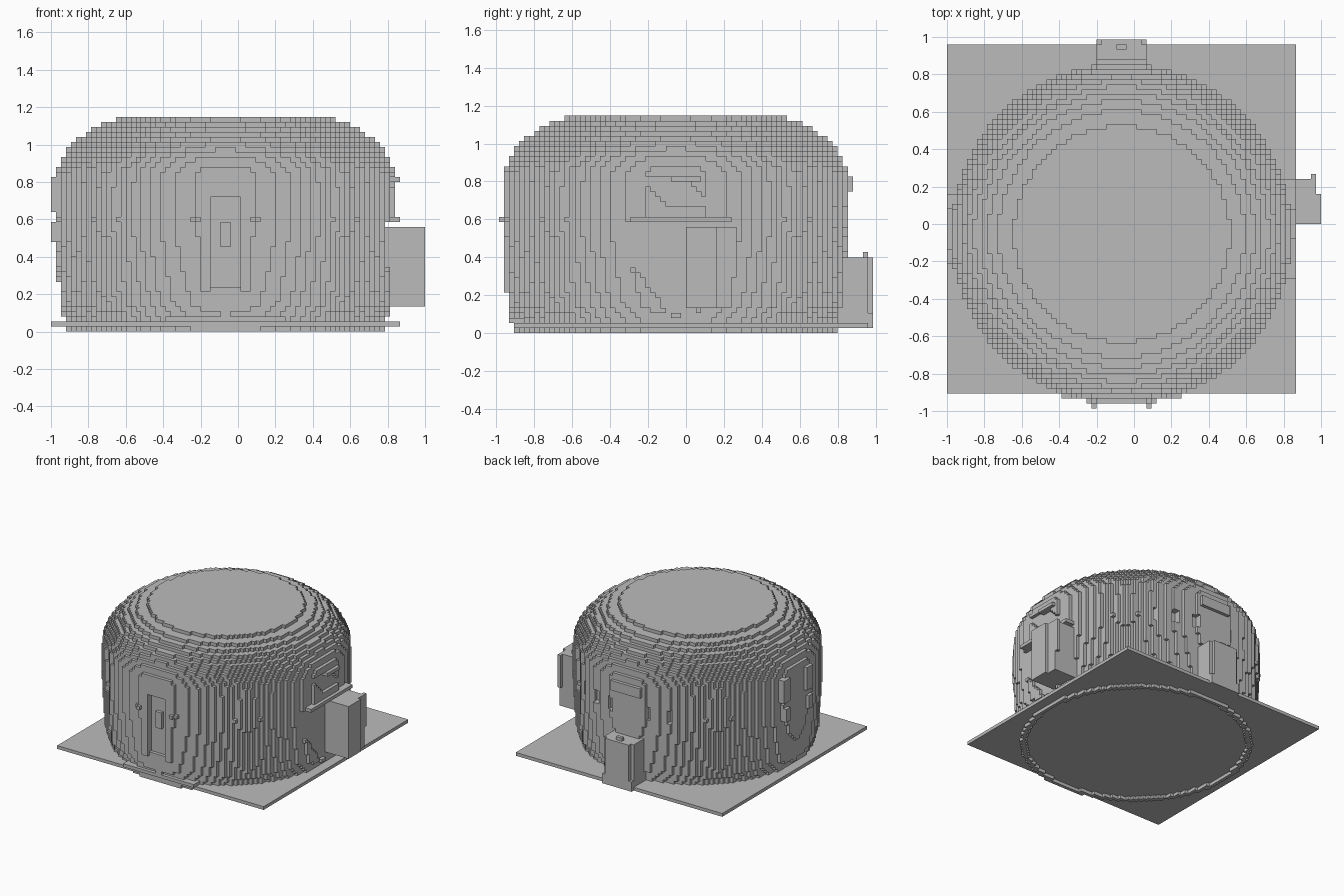
import bpy, math

if "Cube" in bpy.data.objects:
    bpy.data.objects.remove(bpy.data.objects["Cube"])

V = 2 / 75                      # block size
NX, NY, NZ = 75, 74, 43
X0, Y0 = -1.0, -NY * V / 2
CX, CY = X0 + 35 * V, Y0 + 35 * V

stone = bpy.data.materials.new("grey stone")
stone.diffuse_color = (0.5, 0.5, 0.5, 1)
stone.use_nodes = True
stone.node_tree.nodes["Principled BSDF"].inputs["Base Color"].default_value = stone.diffuse_color


def mesh_object(name, verts, faces):
    me = bpy.data.meshes.new(name)
    me.from_pydata(verts, [], faces)
    me.materials.append(stone)
    ob = bpy.data.objects.new(name, me)
    bpy.context.collection.objects.link(ob)
    return ob


SIDES = {(1, 0, 0): ((1, 0, 0), (1, 1, 0), (1, 1, 1), (1, 0, 1)),
         (-1, 0, 0): ((0, 0, 0), (0, 0, 1), (0, 1, 1), (0, 1, 0)),
         (0, 1, 0): ((0, 1, 0), (0, 1, 1), (1, 1, 1), (1, 1, 0)),
         (0, -1, 0): ((0, 0, 0), (1, 0, 0), (1, 0, 1), (0, 0, 1)),
         (0, 0, 1): ((0, 0, 1), (1, 0, 1), (1, 1, 1), (0, 1, 1)),
         (0, 0, -1): ((0, 0, 0), (0, 1, 0), (1, 1, 0), (1, 0, 0))}


def blocks(name, inside, z_range):
    """Build the outer skin of all grid blocks whose centre passes the test."""
    cells = {(i, j, k) for k in z_range for i in range(NX) for j in range(NY)
             if inside(X0 + (i + .5) * V, Y0 + (j + .5) * V, (k + .5) * V)}
    index, verts, faces = {}, [], []
    for c in cells:
        for d, corners in SIDES.items():
            if (c[0] + d[0], c[1] + d[1], c[2] + d[2]) in cells:
                continue
            face = []
            for o in corners:
                p = (c[0] + o[0], c[1] + o[1], c[2] + o[2])
                if p not in index:
                    index[p] = len(verts)
                    verts.append((X0 + p[0] * V, Y0 + p[1] * V, p[2] * V))
                face.append(index[p])
            faces.append(face)
    return mesh_object(name, verts, faces)


def box(name, x, y, z):
    """Box from low and high limits, snapped to the block grid."""
    sx = [X0 + round((a - X0) / V) * V for a in x]
    sy = [Y0 + round((a - Y0) / V) * V for a in y]
    sz = [round(a / V) * V for a in z]
    verts = [(a, b, c) for c in sz for b in sy for a in sx]
    return mesh_object(name, verts, [(0, 2, 3, 1), (4, 5, 7, 6), (0, 1, 5, 4),
                                     (2, 6, 7, 3), (0, 4, 6, 2), (1, 3, 7, 5)])


# dome profile: height, radius
PROFILE = [(0, .85), (.07, .86), (.15, .885), (.35, .898), (.6, .91), (.86, .905), (.93, .88),
           (.97, .845), (1.01, .81), (1.05, .765), (1.09, .70), (1.12, .63), (1.14, .555), (1.2, .55)]


def radius(z):
    for (z0, r0), (z1, r1) in zip(PROFILE, PROFILE[1:]):
        if z <= z1:
            return r0 + (r1 - r0) * (z - z0) / (z1 - z0)


def dome(x, y, z):
    dx, dy = x - CX, y - CY
    r = math.hypot(dx, dy)
    if r > radius(z):
        return False
    # crown opening with spokes and a wedge-shaped deeper floor
    a = math.atan2(dy, dx)
    hole = r < .215 or (r < .31 and math.cos(14 * a) > .35)
    if hole and z > (1.02 if r < .23 else 1.09):
        return not (r < .215 and abs(dx + dy * .6) < .02 and z < 1.06)
    if r < .2 and z > .93 and -.12 < dx < .15 and abs(dy) < (.15 - dx) * .6:
        return False
    # flattened V-shaped facade on the right side, with an arch above
    if x > .775 and .1 < z < .58 and abs(y + .03) < .06 + (z - .1) * .75:
        return False
    if x > .8 and .66 < z < .82 and -.16 < y + (z - .74) < .08:
        return False
    # front doorway
    if y < -.9 and abs(dx) < .075 and .25 < z < .72:
        return abs(dx) < .03 and .45 < z < .6 and y > -.93
    # small slots round the back wall
    if y > .6 and .56 < z < .68 and int((x + 2) / V) % 6 == 0 and r > radius(z) - .05:
        return False
    return True


blocks("dome", dome, range(2, NZ))
blocks("foot_ring", lambda x, y, z: .825 < math.hypot(x - CX, y - CY) < .86, range(0, 1))
box("ground_plate", (-1, .867), (-.907, .96), (V, 2 * V))

# right porch
box("porch", (.72, .973), (.0, .24), (.14, .55))
box("porch_front", (.95, 1.0), (.0, .16), (.14, .55))
box("porch_post", (.945, .973), (.24, .267), (.3, .55))

# back porch with a small finial
box("back_porch", (-.2, .067), (.8, .96), (.053, .41))
box("back_porch_step", (-.2, .067), (.8, .987), (.027, .107))
box("back_porch_front", (-.17, .04), (.94, .987), (.107, .41))
box("back_finial", (-.093, -.04), (.933, .96), (.41, .44))

# front door frame
for s in (-1, 1):
    cx = CX + s * .107
    box("door_jamb", (cx - .027, cx + .027), (-.96, -.88), (.22, .77))
    cx = CX + s * .15
    box("lamp_bracket", (cx - .013, cx + .013), (-.987, -.9), (.587, .613))
box("door_lintel", (CX - .133, CX + .133), (-.96, -.88), (.72, .77))
box("door_step", (CX - .32, CX + .32), (-.933, -.8), (.053, .08))

# ledges on the side and back walls
for y in (-.2, .08):
    box("left_ledge", (-1, -.9), (y, y + .08), (.64, .82))
    box("left_panel", (-1, -.9), (y, y + .05), (.47, .6))
box("right_ledge", (.78, .867), (-.3, .24), (.587, .613))
box("right_brow", (.78, .867), (-.08, .08), (.8, .83))
box("back_brow", (-.2, .067), (.8, .88), (.74, .82))
box("back_band", (-.15, .013), (.8, .86), (.44, .6))
